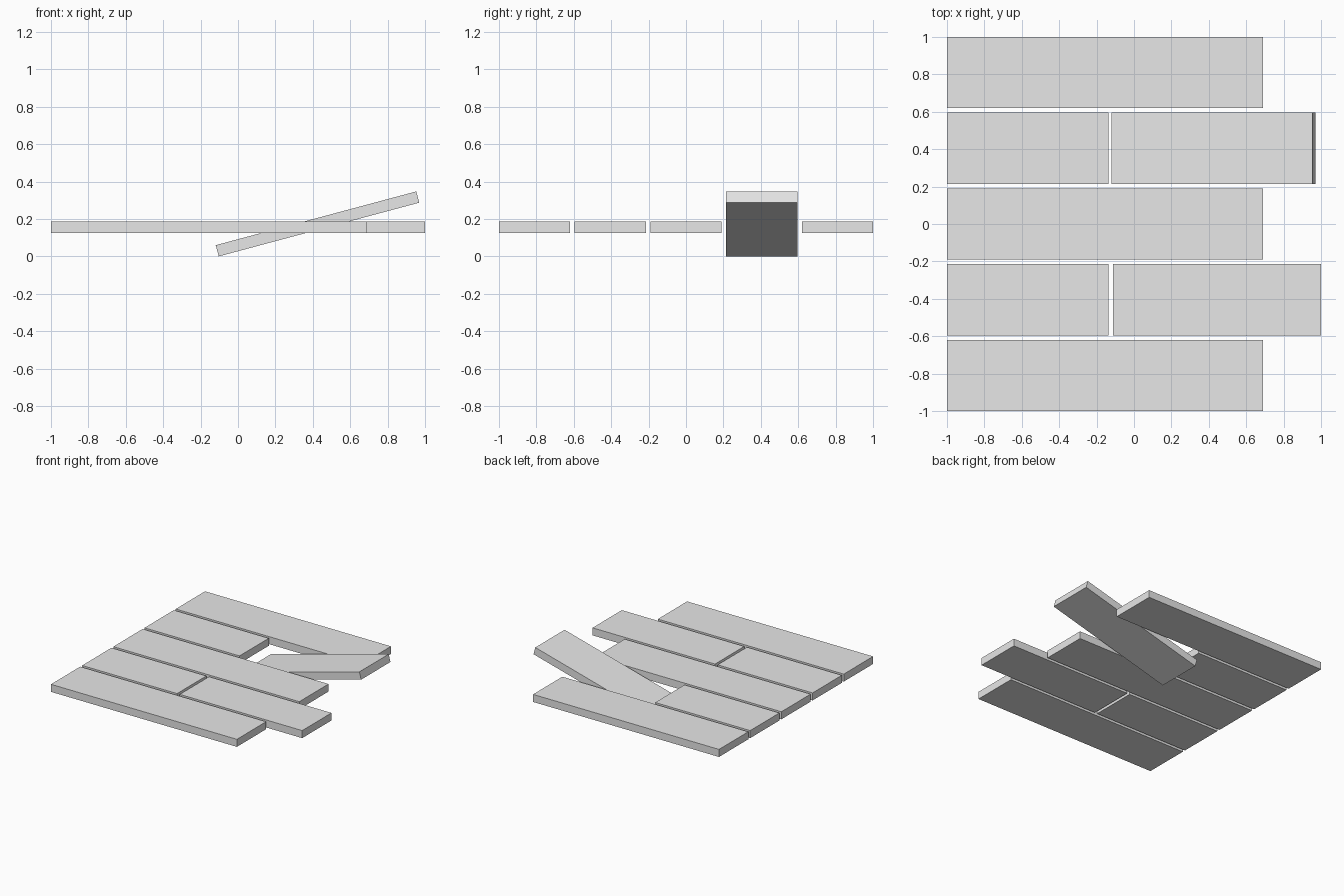
import bpy
import math
from mathutils import Matrix, Vector

cube = bpy.data.objects.get("Cube")
if cube:
    bpy.data.objects.remove(cube, do_unlink=True)

# Single plain grey
grey = bpy.data.materials.new("plain grey")
grey.use_nodes = True
colour = (0.8, 0.8, 0.8, 1)
grey.diffuse_color = colour
grey.node_tree.nodes["Principled BSDF"].inputs["Base Color"].default_value = colour

WIDTH, THICK, PITCH, LEVEL = 0.38, 0.062, 0.405, 0.156


def plank(name, x0, x1, row, z=LEVEL, tilt=0.0):
    """Flat board from x0 to x1 in a row, tilted about its middle."""
    bpy.ops.mesh.primitive_cube_add(size=1)
    board = bpy.context.object
    board.name = name
    board.data.transform(Matrix.Diagonal((x1 - x0, WIDTH, THICK, 1)))
    board.location = Vector(((x0 + x1) / 2, row * PITCH, z))
    board.rotation_euler.y = -math.radians(tilt)
    board.data.materials.append(grey)


# Full-length boards
for name, row in (("front", -2), ("middle", 0), ("back", 2)):
    plank(name + "_long_plank", -1, 0.69, row)

# Rows split by a joint
for name, row in (("front", -1), ("back", 1)):
    plank(name + "_short_plank", -1, -0.137, row)
plank("front_offset_plank", -0.113, 1, -1)

# Loose board that has tipped up at one end
plank("loose_tilted_plank", -0.13, 0.98, 1, z=0.174, tilt=15)
